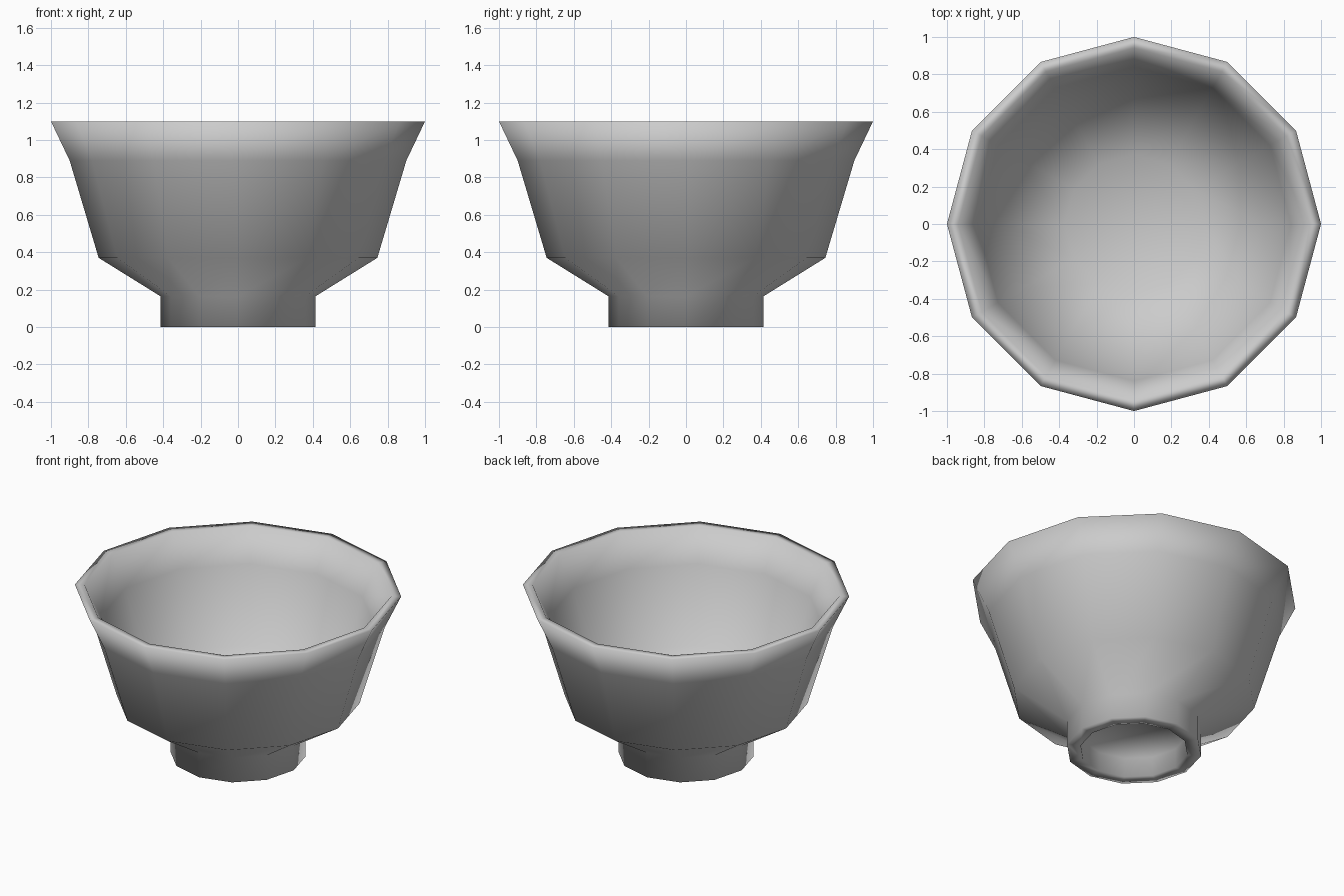
import bpy, bmesh
from math import cos, sin, pi

if "Cube" in bpy.data.objects:
    bpy.data.objects.remove(bpy.data.objects["Cube"])

SIDES = 12

# Profile (radius, z): underside of foot, outer wall, rim, inner wall, floor
PROFILE = [
    (0, 0.14), (0.33, 0.13), (0.33, 0),
    (0.415, 0), (0.415, 0.165), (0.745, 0.37), (0.90, 0.89), (1.0, 1.10),
    (0.94, 1.10), (0.84, 0.89), (0.69, 0.41), (0.37, 0.225), (0, 0.22),
]


def lathe(name, profile, sides):
    bm = bmesh.new()
    rings = []
    for r, z in profile:
        n = sides if r > 0 else 1
        rings.append([bm.verts.new((r * cos(2 * pi * i / sides),
                                    r * sin(2 * pi * i / sides), z)) for i in range(n)])
    for a, b in zip(rings, rings[1:]):
        for i in range(sides):
            j = (i + 1) % sides
            quad = [a[i % len(a)], a[j % len(a)], b[j % len(b)], b[i % len(b)]]
            bm.faces.new(list(dict.fromkeys(quad)))
    bmesh.ops.recalc_face_normals(bm, faces=bm.faces)
    for f in bm.faces:
        f.smooth = True
    mesh = bpy.data.meshes.new(name)
    bm.to_mesh(mesh)
    bm.free()
    obj = bpy.data.objects.new(name, mesh)
    bpy.context.collection.objects.link(obj)
    return obj


# Twelve-sided footed bowl
lathe("bowl", PROFILE, SIDES)
